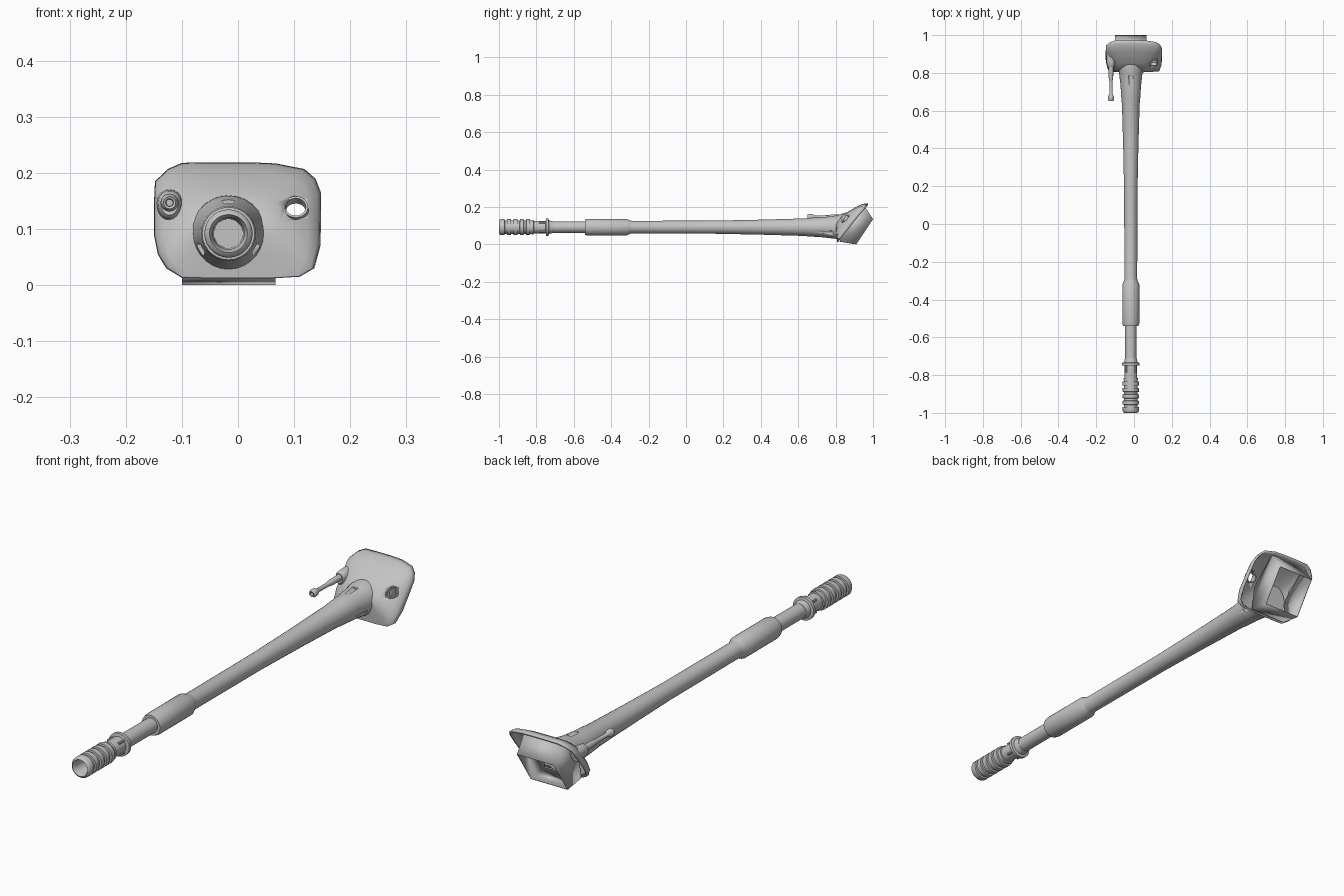
import bpy, bmesh, math
from mathutils import Vector, Matrix

if "Cube" in bpy.data.objects:
    bpy.data.objects.remove(bpy.data.objects["Cube"])

AX, AZ = -0.017, 0.092          # barrel axis
steel = bpy.data.materials.new("plain_grey_steel")
steel.diffuse_color = (0.55, 0.55, 0.55, 1)
steel.use_nodes = True
steel.node_tree.nodes["Principled BSDF"].inputs["Base Color"].default_value = steel.diffuse_color


def finish(name, bm, angle=35, flip=True):
    if flip:
        bmesh.ops.recalc_face_normals(bm, faces=bm.faces)
    me = bpy.data.meshes.new(name)
    bm.to_mesh(me)
    bm.free()
    me.materials.append(steel)
    ob = bpy.data.objects.new(name, me)
    bpy.context.collection.objects.link(ob)
    bpy.ops.object.select_all(action='DESELECT')
    ob.select_set(True)
    bpy.context.view_layer.objects.active = ob
    bpy.ops.object.shade_smooth_by_angle(angle=math.radians(angle))
    return ob


def lathe(name, profile, cx, cz, n=28):
    """Revolve (y, radius) points around an axis parallel to y."""
    bm = bmesh.new()
    rings = []
    for y, r in profile:
        if r == 0:
            rings.append([bm.verts.new((cx, y, cz))] * n)
        else:
            rings.append([bm.verts.new((cx + r * math.cos(2 * math.pi * i / n), y,
                                        cz + r * math.sin(2 * math.pi * i / n))) for i in range(n)])
    for a, b in zip(rings, rings[1:]):
        for i in range(n):
            j = (i + 1) % n
            vs = list(dict.fromkeys((a[i], a[j], b[j], b[i])))
            bm.faces.new(vs)
    return finish(name, bm)


def cutter(target, name, loc, radius, depth, direction):
    bm = bmesh.new()
    rot = Vector(direction).to_track_quat('Z', 'Y').to_matrix().to_4x4()
    bmesh.ops.create_cone(bm, cap_ends=True, segments=16, radius1=radius, radius2=radius,
                          depth=depth, matrix=Matrix.Translation(loc) @ rot)
    cut = finish(name, bm)
    cut.hide_render = True
    cut.hide_viewport = True
    mod = target.modifiers.new(name, 'BOOLEAN')
    mod.object = cut
    mod.operation = 'DIFFERENCE'
    mod.solver = 'EXACT'


# Ribbed muzzle brake with a bore
muzzle = [(-0.90, 0), (-0.90, 0.026), (-0.985, 0.028), (-1.0, 0.034), (-0.996, 0.040)]
for k in range(5):
    y = -0.99 + k * 0.034
    muzzle += [(y, 0.043), (y + 0.02, 0.043), (y + 0.021, 0.036), (y + 0.033, 0.036)]
muzzle += [(-0.82, 0.036), (-0.81, 0.030), (-0.80, 0)]
lathe("muzzle_brake", muzzle, AX, AZ)

# Collar behind the brake, with thin flanges
lathe("muzzle_collar", [(-0.825, 0), (-0.825, 0.038), (-0.815, 0.038), (-0.814, 0.033),
                        (-0.75, 0.034), (-0.748, 0.047), (-0.735, 0.047), (-0.733, 0.036),
                        (-0.71, 0.031), (-0.71, 0)], AX, AZ)
for k in range(4):
    a = math.pi / 4 + k * math.pi / 2
    lathe("collar_bolt", [(-0.785, 0), (-0.785, 0.005), (-0.745, 0.005), (-0.745, 0)],
          AX + 0.034 * math.cos(a), AZ + 0.034 * math.sin(a), 8)

# Tapered barrel tube with its thick sleeve
barrel = lathe("barrel", [(-0.72, 0), (-0.72, 0.030), (-0.54, 0.030), (-0.54, 0.041), (-0.525, 0.045),
                          (-0.32, 0.045), (-0.30, 0.036), (-0.29, 0.034), (0.15, 0.035),
                          (0.40, 0.040), (0.64, 0.047), (0.648, 0.049), (0.73, 0.054),
                          (0.80, 0.062), (0.82, 0.067), (0.845, 0.068), (0.845, 0)], AX, AZ)
# Three bolt pockets around the barrel root
for k in range(3):
    a = math.radians(90 + 120 * k)
    cutter(barrel, "pocket_cutter", (AX + 0.064 * math.cos(a), 0.755, AZ + 0.064 * math.sin(a)),
           0.013, 0.06, (0, 1, 0))

# Domed mantlet shield: outline shrunk in steps and pushed forward
outline = [(-0.10, 0.218), (-0.125, 0.207), (-0.148, 0.185), (-0.15, 0.14), (-0.15, 0.09),
           (-0.143, 0.055), (-0.128, 0.030), (-0.10, 0.013), (-0.05, 0.012), (0.0, 0.012),
           (0.06, 0.012), (0.11, 0.015), (0.136, 0.030), (0.147, 0.07), (0.148, 0.12),
           (0.148, 0.165), (0.138, 0.190), (0.118, 0.207), (0.067, 0.217), (0.02, 0.219), (-0.05, 0.219)]
bm = bmesh.new()
rings = []
for s, d in [(1.0, 0.0), (0.99, 0.016), (0.96, 0.030), (0.86, 0.046), (0.72, 0.062), (0.55, 0.078), (0.38, 0.086)]:
    ring = []
    for x, z in outline:
        px, pz = AX + (x - AX) * s, 0.10 + (z - 0.10) * s
        ring.append(bm.verts.new((px, max(0.80 + 0.008 * s, 0.815 + 0.77 * (pz - 0.015) - d), pz)))
    rings.append(ring)
n = len(outline)
for a, b in zip(rings, rings[1:]):
    for i in range(n):
        bm.faces.new((a[i], a[(i + 1) % n], b[(i + 1) % n], b[i]))
mid = bm.verts.new((AX, 0.81, 0.10))
for i in range(n):
    bm.faces.new((rings[-1][i], rings[-1][(i + 1) % n], mid))
bmesh.ops.recalc_face_normals(bm, faces=bm.faces)
if sum(f.normal.y for f in bm.faces) > 0:
    bmesh.ops.reverse_faces(bm, faces=bm.faces)
shield = finish("mantlet_shield", bm, 45, flip=False)
sol = shield.modifiers.new("thickness", 'SOLIDIFY')
sol.thickness = 0.008
sol.offset = -1
# Sight opening
cutter(shield, "sight_cutter", (0.103, 0.86, 0.136), 0.019, 0.24, (0, 1, 0))

# Raised ring around the sight opening
bm = bmesh.new()
loops = []
tilt = Matrix.Translation((0.103, 0.853, 0.136)) @ Matrix.Rotation(math.radians(60), 4, 'X')
for r, h in [(0.023, -0.012), (0.022, 0.007), (0.018, 0.007), (0.018, -0.012)]:
    loops.append([bm.verts.new(tilt @ Vector((r * math.cos(i * math.pi / 10), r * math.sin(i * math.pi / 10), h)))
                  for i in range(20)])
for q in range(4):
    a, b = loops[q], loops[(q + 1) % 4]
    for i in range(20):
        bm.faces.new((a[i], a[(i + 1) % 20], b[(i + 1) % 20], b[i]))
finish("sight_ring", bm)

# Open box behind the shield
side = [(0.95, 0.212), (1.0, 0.135), (0.91, 0.0), (0.822, 0.014), (0.835, 0.11)]
bm = bmesh.new()
left, right = [[bm.verts.new((x, y, z)) for y, z in side] for x in (-0.10, 0.067)]
bm.faces.new(left)
bm.faces.new(right[::-1])
for i in (0, 2):                 # top and bottom walls
    bm.faces.new((left[i], right[i], right[i + 1], left[i + 1]))
bmesh.ops.recalc_face_normals(bm, faces=bm.faces)
if left[0].link_faces[0].normal.x > 0:
    bmesh.ops.reverse_faces(bm, faces=bm.faces)
box = finish("rear_box", bm, 30, flip=False)
sol = box.modifiers.new("thickness", 'SOLIDIFY')
sol.thickness = 0.003
sol.offset = -1

# Small secondary barrel with a bulbous tip and its socket
GX, GZ = -0.122, 0.147
lathe("small_barrel", [(0.67, 0), (0.67, 0.006), (0.652, 0.007), (0.65, 0.011), (0.66, 0.016),
                       (0.675, 0.015), (0.69, 0.008), (0.76, 0.009), (0.775, 0.012), (0.84, 0.013),
                       (0.90, 0.013), (0.90, 0)], GX, GZ, 16)
socket = lathe("small_barrel_socket", [(0.83, 0), (0.83, 0.016), (0.838, 0.021), (0.86, 0.023),
                                       (0.895, 0.024), (0.895, 0)], GX, GZ, 20)
# Teardrop lower lip of the socket
for v in socket.data.vertices:
    if v.co.z < GZ:
        v.co.z = GZ + (v.co.z - GZ) * 1.4
        v.co.y -= (GZ - v.co.z) * 0.2
